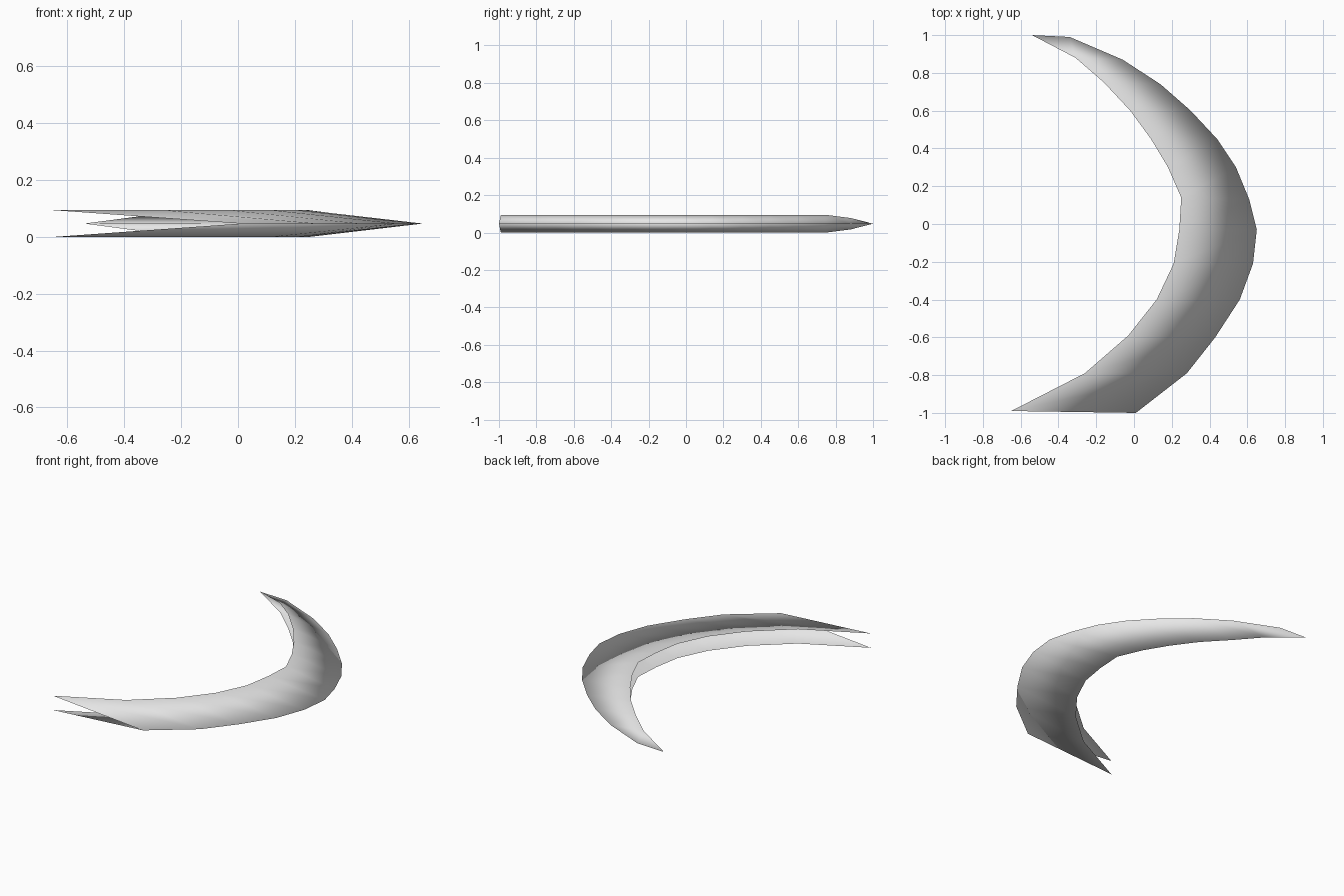
import bpy
import bmesh

# Remove the default cube
cube = bpy.data.objects.get("Cube")
if cube:
    bpy.data.objects.remove(cube, do_unlink=True)


def make_material(name, colour):
    material = bpy.data.materials.new(name)
    material.use_nodes = True
    material.diffuse_color = colour
    shader = next(n for n in material.node_tree.nodes if n.type == 'BSDF_PRINCIPLED')
    shader.inputs["Base Color"].default_value = colour
    return material


# Plan outlines of the crescent, from the closed back tip to the open front end
ridge_outline = [(-.34, .99), (-.06, .87), (.14, .74), (.3, .6), (.44, .45),
                 (.54, .3), (.61, .13), (.65, -.03), (.63, -.21), (.56, -.4),
                 (.43, -.6), (.28, -.79), (.01, -1)]
inner_outline = [(-.54, 1), (-.31, .88), (-.16, .75), (-.02, .6), (.09, .45),
                 (.18, .3), (.25, .14), (.24, -.03), (.21, -.21), (.12, -.4),
                 (-.03, -.59), (-.26, -.79), (-.65, -.99)]
middle = .047


def half_opening(station):
    """Half the gap between the two sheets, tapering to the back tip."""
    return middle * min(1, (0, .65)[station] if station < 2 else 1)


# Folded shell: an upper and a lower sheet joined along the outer ridge
bm = bmesh.new()
ridge = [bm.verts.new((x, y, middle)) for x, y in ridge_outline]
for side in (1, -1):
    edge = [bm.verts.new((x, y, middle + side * half_opening(i)))
            for i, (x, y) in enumerate(inner_outline)]
    for i in range(len(ridge) - 1):
        corners = [ridge[i], edge[i], edge[i + 1], ridge[i + 1]]
        bm.faces.new(corners[::side])

# Close the back tip by welding the two inner edges there
bmesh.ops.remove_doubles(bm, verts=bm.verts[:], dist=.001)

mesh = bpy.data.meshes.new("crescent_shell")
bm.to_mesh(mesh)
bm.free()
mesh.materials.append(make_material("light_grey", (.8, .8, .8, 1)))
for polygon in mesh.polygons:
    polygon.use_smooth = True

shell = bpy.data.objects.new("crescent_shell", mesh)
bpy.context.collection.objects.link(shell)
